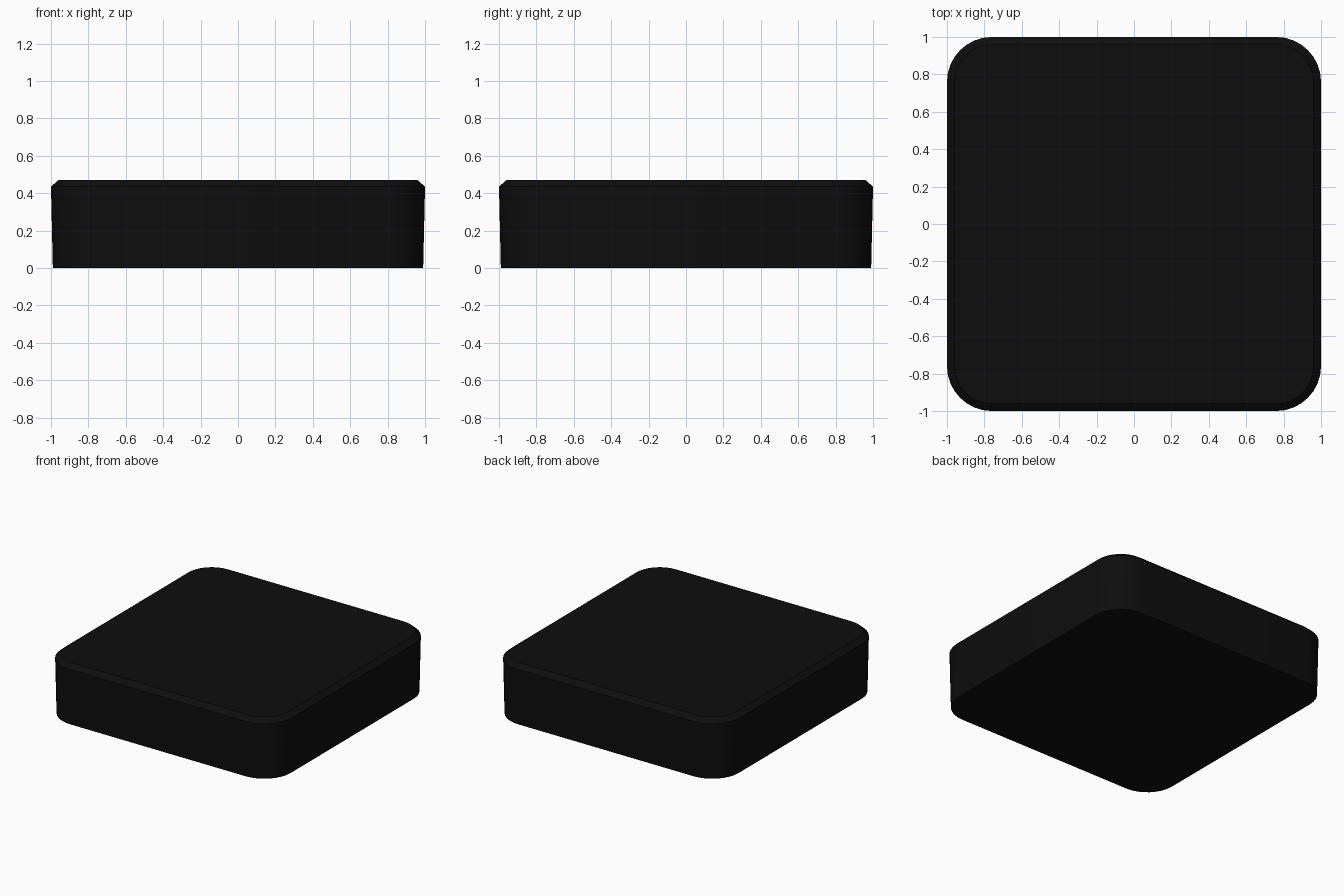
import bpy, bmesh, math

if "Cube" in bpy.data.objects:
    bpy.data.objects.remove(bpy.data.objects["Cube"])

SEG = 8  # segments per rounded corner


def ring(bm, half, radius, z):
    """Rounded-square loop of vertices at height z."""
    verts = []
    c = half - radius
    for i, (sx, sy) in enumerate(((1, 1), (-1, 1), (-1, -1), (1, -1))):
        for s in range(SEG + 1):
            a = math.radians(90) * (i + s / SEG)
            verts.append(bm.verts.new((sx * c + radius * math.cos(a),
                                       sy * c + radius * math.sin(a), z)))
    return verts


bm = bmesh.new()
# Slightly flared side wall, then a small chamfer up to the flat top
levels = [(0.99, 0.23, 0.0), (1.0, 0.24, 0.435), (0.96, 0.20, 0.47)]
rings = [ring(bm, *lv) for lv in levels]
for lo, hi in zip(rings, rings[1:]):
    n = len(lo)
    for i in range(n):
        j = (i + 1) % n
        bm.faces.new((lo[i], lo[j], hi[j], hi[i]))
# Flat underside and top
bm.faces.new(rings[0][::-1])
bm.faces.new(rings[-1])

mesh = bpy.data.meshes.new("rounded_pad")
bm.to_mesh(mesh)
bm.free()
pad = bpy.data.objects.new("rounded_pad", mesh)
bpy.context.collection.objects.link(pad)

# Black finish
black = bpy.data.materials.new("black")
black.diffuse_color = (0.004, 0.004, 0.004, 1)
black.use_nodes = True
black.node_tree.nodes["Principled BSDF"].inputs["Base Color"].default_value = black.diffuse_color
mesh.materials.append(black)

# Smooth rounded corners with crisp rims
bpy.context.view_layer.objects.active = pad
pad.select_set(True)
bpy.ops.object.shade_smooth_by_angle(angle=math.radians(30))
